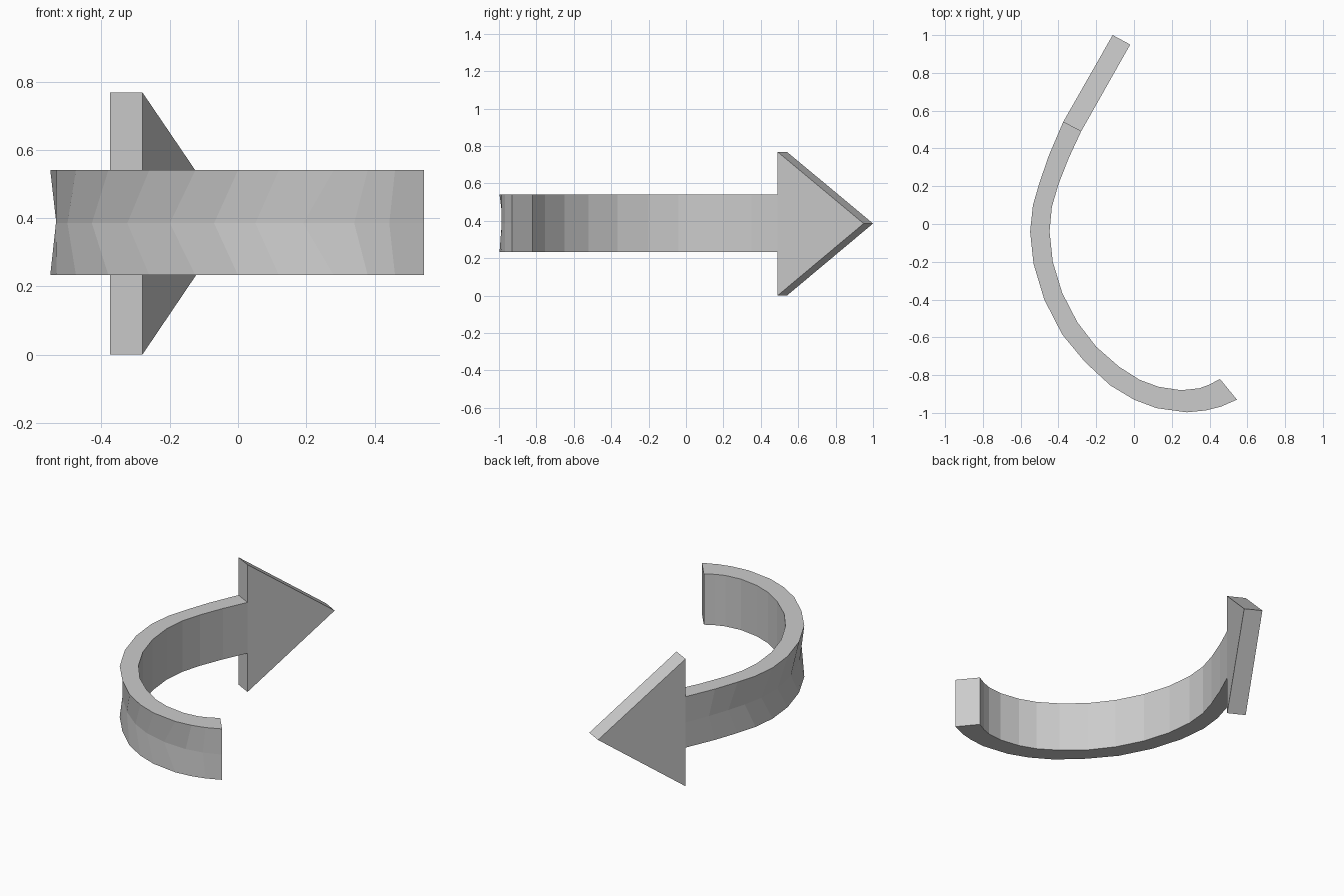
import bpy, bmesh, math
from mathutils import Vector

if "Cube" in bpy.data.objects:
    bpy.data.objects.remove(bpy.data.objects["Cube"])

LOW, MID, HIGH, TOP = 0.233, 0.385, 0.54, 0.768

# Plan outlines of the curved shaft, from the head to the tail
outer = [(-.375, .54), (-.45, .365), (-.50, .22), (-.535, .10), (-.55, -.04),
         (-.532, -.21), (-.475, -.40), (-.38, -.585), (-.26, -.73), (-.125, -.855),
         (0, -.93), (.12, -.975), (.28, -.997), (.38, -.987), (.46, -.967), (.545, -.93)]
inner = [(-.28, .49), (-.345, .35), (-.40, .21), (-.435, .09), (-.447, -.04),
         (-.43, -.20), (-.38, -.365), (-.30, -.52), (-.20, -.65), (-.08, -.755),
         (.03, -.825), (.13, -.862), (.25, -.88), (.345, -.87), (.40, -.85), (.455, -.82)]
outer = [Vector(p) for p in outer]
inner = [Vector(p) for p in inner]
n = len(outer)

bm = bmesh.new()


def vert(p, z):
    return bm.verts.new((p.x, p.y, z))


# Shaft: six-sided rings, outer middle row slides back and is slightly pinched
rings = []
for i, (o, k) in enumerate(zip(outer, inner)):
    fade = min(1.0, 1.6 * math.sin(math.pi * i / (n - 1)))
    m = o.lerp(outer[max(i - 1, 0)], 0.58 * fade)
    m += (k - o).normalized() * 0.009 * fade
    rings.append([vert(o, LOW), vert(m, MID), vert(o, HIGH),
                  vert(k, HIGH), vert(k, MID), vert(k, LOW)])
for a, b in zip(rings, rings[1:]):
    for j in range(6):
        bm.faces.new((a[j], a[(j + 1) % 6], b[(j + 1) % 6], b[j]))
bm.faces.new(rings[-1])

# Head: triangular plate joined to the first shaft ring
r = rings[0]
tips = (Vector((-.113, 1.0)), Vector((-.02, .95)))
sides = []
for base, tip, row in ((outer[0], tips[0], r[0:3]), (inner[0], tips[1], r[5:2:-1])):
    sides.append([vert(base, 0)] + row + [vert(base, TOP), vert(tip, MID)])
for s in sides:
    for j in range(5):
        if j < 4:
            bm.faces.new((s[j], s[j + 1], s[5]))
for j in (0, 3, 4, 5):
    bm.faces.new((sides[0][j], sides[0][(j + 1) % 6],
                  sides[1][(j + 1) % 6], sides[1][j]))

bmesh.ops.recalc_face_normals(bm, faces=bm.faces)
mesh = bpy.data.meshes.new("curved_arrow")
bm.to_mesh(mesh)
bm.free()
bpy.context.collection.objects.link(bpy.data.objects.new("curved_arrow", mesh))
